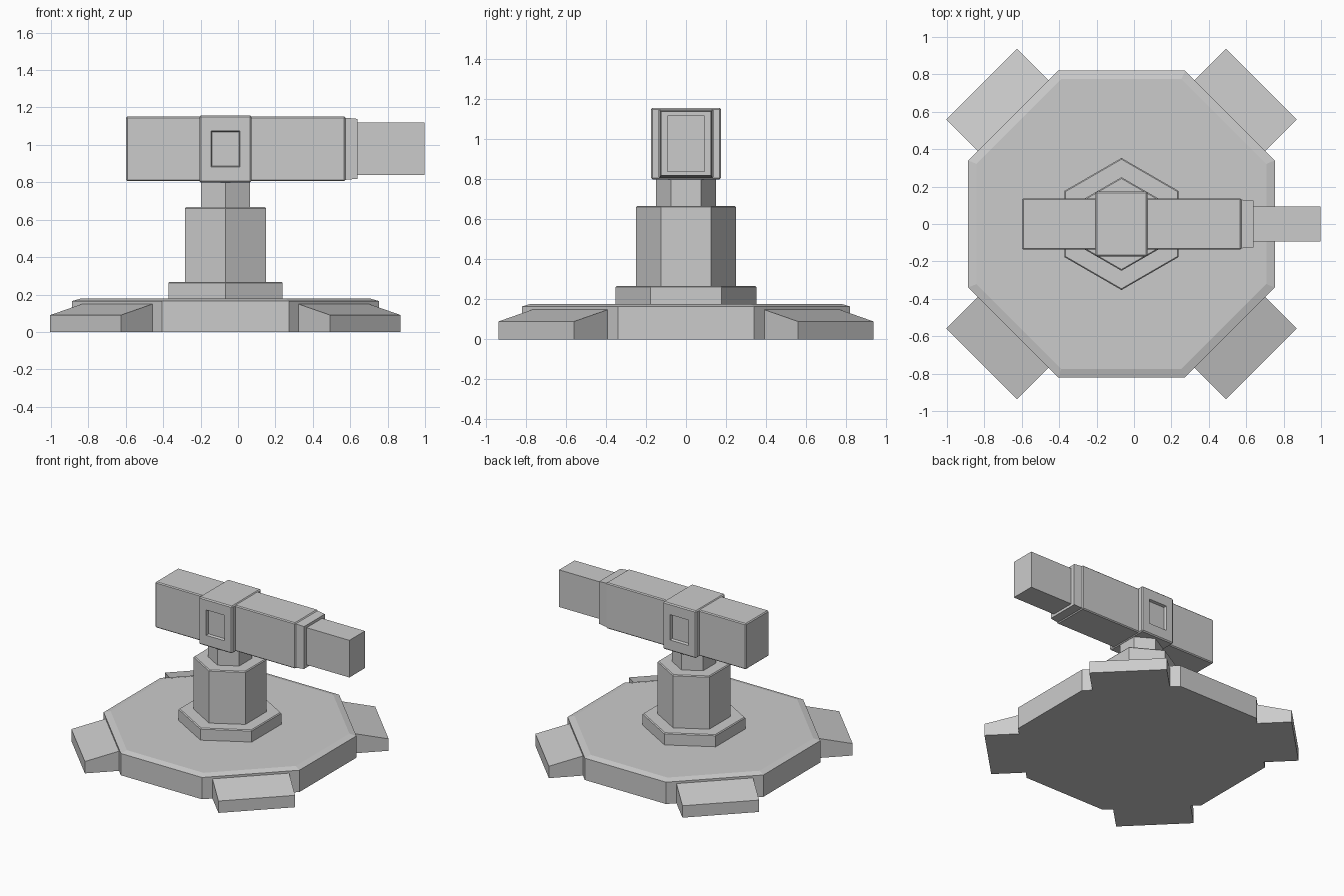
import bpy, bmesh, math
from mathutils import Matrix, Vector

if "Cube" in bpy.data.objects:
    bpy.data.objects.remove(bpy.data.objects["Cube"])

CX = -0.067  # x of the turret's vertical axis


def finish(bm, name):
    bmesh.ops.recalc_face_normals(bm, faces=bm.faces)
    me = bpy.data.meshes.new(name)
    bm.to_mesh(me)
    bm.free()
    ob = bpy.data.objects.new(name, me)
    bpy.context.collection.objects.link(ob)
    return ob


def prism(outline, rings):
    """Stack rings of (z, scale) of one outline into a closed solid."""
    bm = bmesh.new()
    loops = [[bm.verts.new((CX + x * s, y * s, z)) for x, y in outline] for z, s in rings]
    n = len(outline)
    for a, b in zip(loops, loops[1:]):
        for i in range(n):
            bm.faces.new((a[i], a[(i + 1) % n], b[(i + 1) % n], b[i]))
    bm.faces.new(loops[0][::-1])
    bm.faces.new(loops[-1])
    return bm


def box(x0, x1, y, z0, z1, bevel=0.0):
    """Box symmetric in y, with optional chamfered edges."""
    bm = bmesh.new()
    bmesh.ops.create_cube(bm, size=1)
    bmesh.ops.scale(bm, vec=(x1 - x0, 2 * y, z1 - z0), verts=bm.verts)
    bmesh.ops.translate(bm, vec=((x0 + x1) / 2, 0, (z0 + z1) / 2), verts=bm.verts)
    if bevel:
        bmesh.ops.bevel(bm, geom=bm.edges[:], offset=bevel, segments=1,
                        affect='EDGES', profile=0.5)
    return bm


# octagonal base plate with a shallow chamfer
a, b = 0.34, 0.82
octagon = [(b, -a), (b, a), (a, b), (-a, b), (-b, a), (-b, -a), (-a, -b), (a, -b)]
finish(prism(octagon, [(0, 1), (0.165, 1), (0.178, 0.945)]), "base_plate")

# four sloped feet on the diagonals
for i in range(4):
    bm = bmesh.new()
    profile = [(0.79, 0), (1.058, 0), (1.058, 0.09), (0.815, 0.15), (0.79, 0.15)]
    face = bm.faces.new([bm.verts.new((x, -0.267, z)) for x, z in profile])
    ext = bmesh.ops.extrude_face_region(bm, geom=[face])
    new = [v for v in ext["geom"] if isinstance(v, bmesh.types.BMVert)]
    bmesh.ops.translate(bm, vec=(0, 0.534, 0), verts=new)
    bm.transform(Matrix.Translation((CX, 0, 0))
                 @ Matrix.Rotation(math.radians(45 + 90 * i), 4, 'Z'))
    finish(bm, f"foot_{i + 1}")

# hexagonal pedestal: collar, column and neck
for name, r, z0, z1 in (("collar", 0.353, 0.17, 0.268),
                        ("column", 0.25, 0.26, 0.668),
                        ("neck", 0.15, 0.66, 0.815)):
    hexagon = [(r * math.cos(math.radians(30 + 60 * k)),
                r * math.sin(math.radians(30 + 60 * k))) for k in range(6)]
    finish(prism(hexagon, [(z0, 1), (z1 - 0.007, 1), (z1, 1 - 0.007 / r)]), name)

# long head body with a tapered front end
ZC = 0.979
bm = box(-0.598, 0.575, 0.137, 0.806, 1.152, 0.007)
front = max(bm.faces, key=lambda f: f.calc_center_median().x)
ext = bmesh.ops.extrude_discrete_faces(bm, faces=[front])
for v in ext["faces"][0].verts:
    v.co = Vector((0.64, math.copysign(0.125, v.co.y), ZC + math.copysign(0.16, v.co.z - ZC)))
finish(bm, "head_body")

# square barrel
finish(box(0.62, 0.998, 0.093, 0.838, 1.119), "barrel")

# wider mount block with a recessed window on each side
bm = box(-0.207, 0.073, 0.175, 0.8, 1.158, 0.008)
sides = [f for f in bm.faces if abs(f.calc_center_median().y) > 0.174]
bmesh.ops.inset_individual(bm, faces=sides, thickness=0.03)
for f in sides:
    for v in f.verts:
        v.co.x = CX + math.copysign(0.077, v.co.x - CX)
        v.co.z = ZC + math.copysign(0.096, v.co.z - ZC)
ext = bmesh.ops.extrude_discrete_faces(bm, faces=sides)
for f in ext["faces"]:
    for v in f.verts:
        v.co.y = math.copysign(0.155, v.co.y)
        v.co.x = CX + (v.co.x - CX) * 0.94
        v.co.z = ZC + (v.co.z - ZC) * 0.95
finish(bm, "mount_block")
